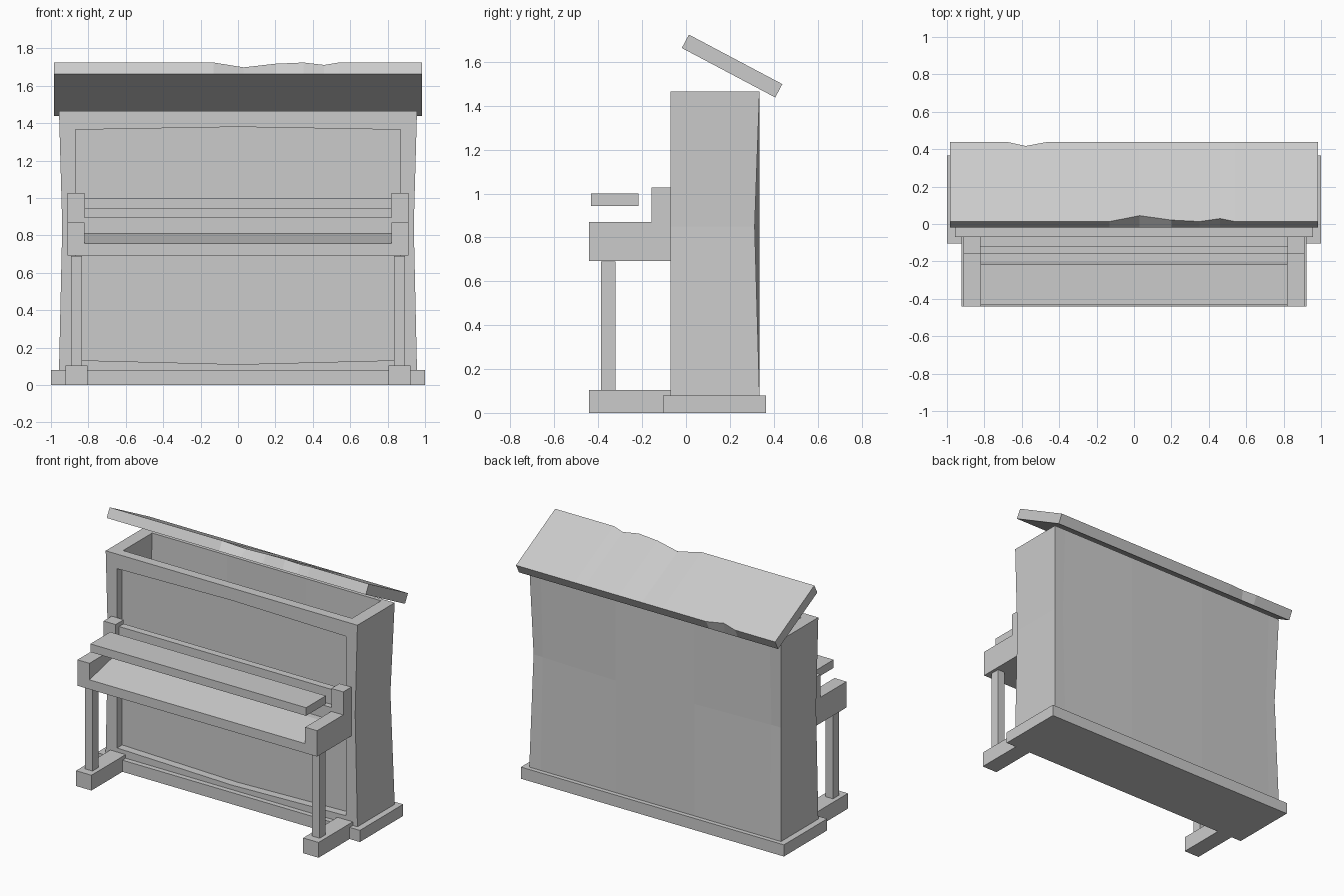
import bpy
import bmesh
from math import radians
from mathutils import Matrix, Vector

cube = bpy.data.objects.get("Cube")
if cube:
    bpy.data.objects.remove(cube, do_unlink=True)

grey = bpy.data.materials.new("plain grey")
grey.use_nodes = True
tone = (0.6, 0.6, 0.6, 1)
grey.diffuse_color = tone
grey.node_tree.nodes["Principled BSDF"].inputs["Base Color"].default_value = tone


def finish(name, bm):
    bmesh.ops.recalc_face_normals(bm, faces=bm.faces)
    mesh = bpy.data.meshes.new(name)
    bm.to_mesh(mesh)
    bm.free()
    mesh.materials.append(grey)
    obj = bpy.data.objects.new(name, mesh)
    bpy.context.collection.objects.link(obj)
    return obj


def box(name, x, y, z, xcuts=(), zcuts=(), warp=None):
    """Box from ranges, optionally sliced across x or z and then bent."""
    bm = bmesh.new()
    bmesh.ops.create_cube(bm, size=1)
    for v in bm.verts:
        v.co = [r[0] if c < 0 else r[1] for c, r in zip(v.co, (x, y, z))]
    for axis, cuts in ((0, xcuts), (2, zcuts)):
        normal = Vector((axis == 0, 0, axis == 2))
        for c in cuts:
            bmesh.ops.bisect_plane(bm, geom=bm.verts[:] + bm.edges[:] + bm.faces[:],
                                   plane_co=normal * c, plane_no=normal)
    if warp:
        for v in bm.verts:
            warp(v.co)
    return finish(name, bm)


def profile(name, points, x0, x1):
    """Side profile of (y, z) points extruded across x."""
    bm = bmesh.new()
    face = bm.faces.new([bm.verts.new((x0, y, z)) for y, z in points])
    ext = bmesh.ops.extrude_face_region(bm, geom=[face])["geom"]
    bmesh.ops.translate(bm, vec=(x1 - x0, 0, 0),
                        verts=[g for g in ext if isinstance(g, bmesh.types.BMVert)])
    return finish(name, bm)


FRONT, BACK = -0.07, 0.335
FOOT, WAIST, TOP = 0.08, 0.85, 1.465
INNER, OUTER = 0.87, 0.957


# Cabinet walls, pinched at the waist
def pinch(co):
    if abs(co.z - WAIST) < 0.01 and abs(co.x) > 0.8:
        if abs(co.x) > 0.9:
            co.x *= 0.982
        if co.y > 0.3:
            co.y -= 0.022


def bow_top(co):
    if co.z < 1.4 and abs(co.x) < 0.1:
        co.z += 0.015


def bow_bottom(co):
    if co.z > 0.1 and abs(co.x) < 0.1:
        co.z -= 0.022


box("base_plinth", (-1, 1), (-0.105, 0.365), (0, FOOT))
box("back_panel", (-INNER, INNER), (BACK - 0.025, BACK), (FOOT, TOP),
    (-0.3, 0.3), (WAIST,), pinch)
box("front_panel", (-INNER, INNER), (-0.015, -0.005), (FOOT, TOP - 0.02))
box("top_rail", (-INNER, INNER), (FRONT, -0.005), (1.365, TOP), (0,), (), bow_top)
box("bottom_rail", (-INNER, INNER), (FRONT, -0.01), (FOOT, 0.133), (0,), (), bow_bottom)

# Mirrored side parts
for side, s in (("left", 1), ("right", -1)):
    def span(a, b):
        return tuple(sorted((s * a, s * b)))
    box(side + "_cabinet_side", span(INNER, OUTER), (FRONT, BACK), (FOOT, TOP),
        (), (WAIST,), pinch)
    box(side + "_foot", span(0.805, 0.922), (-0.442, FRONT), (0, 0.105))
    box(side + "_front_leg", span(0.835, 0.892), (-0.387, -0.322), (0.105, 0.69))
    profile(side + "_arm", [(FRONT, 0.692), (-0.442, 0.692), (-0.442, 0.87),
                            (-0.158, 0.87), (-0.158, 1.028), (FRONT, 1.028)],
            s * 0.82, s * 0.911)

# Keyboard bed with the stepped rail behind it
profile("keyboard_bed", [(FRONT, 0.692), (-0.442, 0.692), (-0.442, 0.757),
                         (-0.2, 0.812), (-0.158, 0.812), (-0.158, 0.897),
                         (-0.12, 0.897), (-0.12, 1.0), (FRONT, 1.0)], -0.82, 0.82)
box("keyboard_cover", (-0.82, 0.82), (-0.432, -0.217), (0.944, 1.0))

# Raised lid with worn edges
tilt = Matrix.Translation((0, 0.21, 1.581)) @ Matrix.Rotation(radians(-27.9), 4, "X")
front_dents = {0.03: 0.04, 0.2: 0.01, 0.46: 0.02}


def wear(co):
    if co.z > 0:
        if co.y < 0:
            for x, d in front_dents.items():
                if abs(co.x - x) < 0.01:
                    co.y += d
                    co.z -= d * 0.2
        elif abs(co.x + 0.58) < 0.01:
            co.y -= 0.025
    co.xyz = tilt @ co


box("lid", (-0.985, 0.985), (-0.241, 0.241), (-0.0345, 0.0345),
    (-0.68, -0.58, -0.46, -0.13, 0.03, 0.2, 0.35, 0.46, 0.54), (), wear)
